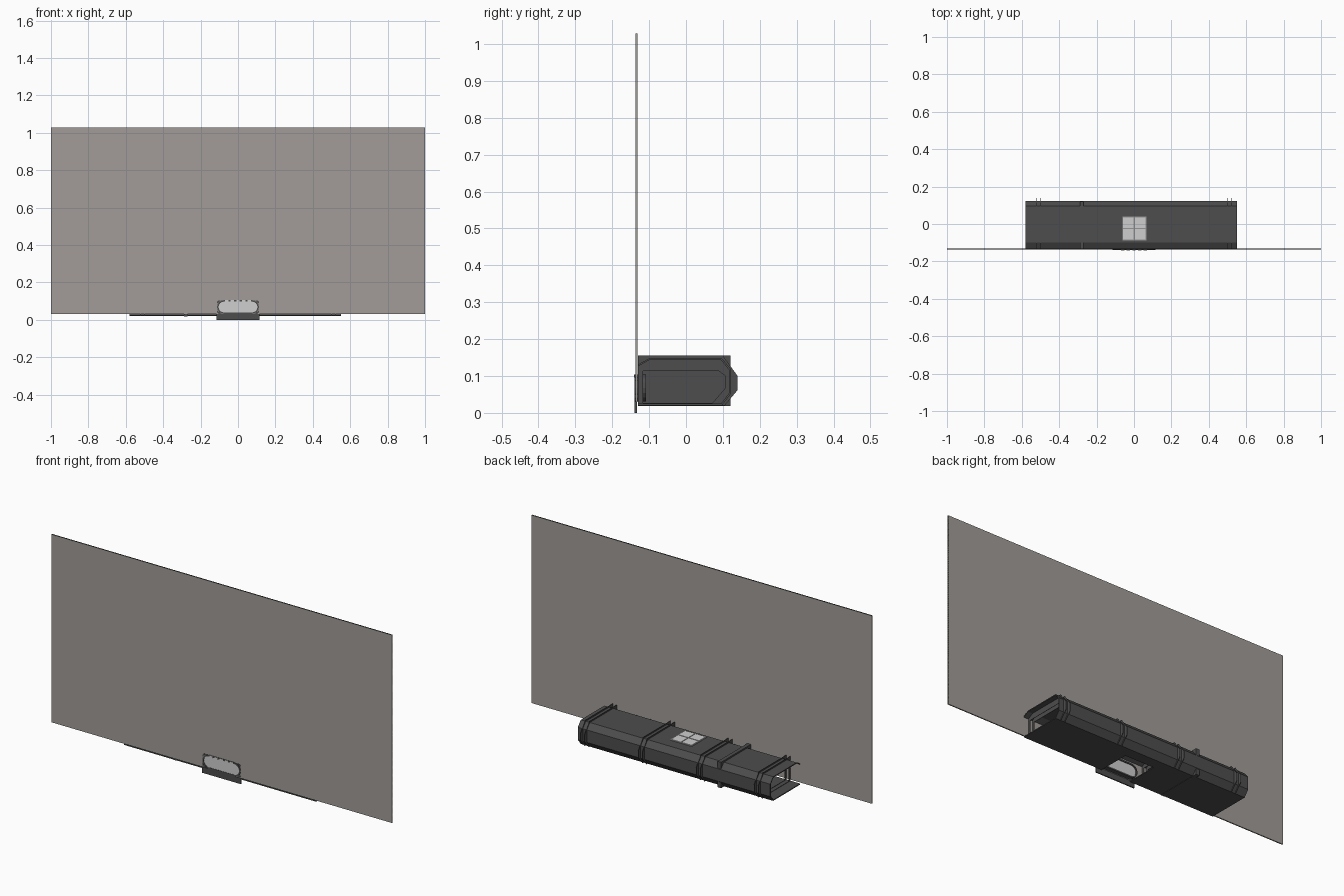
import bpy, bmesh, math

if "Cube" in bpy.data.objects:
    bpy.data.objects.remove(bpy.data.objects["Cube"])


def material(name, r, g, b):
    m = bpy.data.materials.new(name)
    m.diffuse_color = (r, g, b, 1)
    m.use_nodes = True
    m.node_tree.nodes["Principled BSDF"].inputs["Base Color"].default_value = m.diffuse_color
    return m


WALL = material("warm_grey", 0.36, 0.335, 0.315)
DARK = material("charcoal", 0.075, 0.075, 0.075)
EDGE = material("dark_trim", 0.035, 0.035, 0.035)
GLASS = material("pale_glass", 0.62, 0.62, 0.62)
GREY = material("mid_grey", 0.30, 0.30, 0.29)


def finish(name, bm, mat):
    bmesh.ops.recalc_face_normals(bm, faces=bm.faces)
    me = bpy.data.meshes.new(name)
    bm.to_mesh(me)
    bm.free()
    ob = bpy.data.objects.new(name, me)
    me.materials.append(mat)
    bpy.context.collection.objects.link(ob)
    return ob


def box(name, x0, x1, y0, y1, z0, z1, mat):
    bm = bmesh.new()
    bmesh.ops.create_cube(bm, size=1)
    for v in bm.verts:
        v.co = ((x0 + x1) / 2 + v.co.x * (x1 - x0),
                (y0 + y1) / 2 + v.co.y * (y1 - y0),
                (z0 + z1) / 2 + v.co.z * (z1 - z0))
    return finish(name, bm, mat)


def ring(name, outer, inner, to3d, a0, a1, mat):
    """Frame between two outlines of equal point count, from depth a0 to a1."""
    bm = bmesh.new()
    loops = [[bm.verts.new(to3d(p, a)) for p in pts]
             for pts, a in ((outer, a0), (inner, a0), (inner, a1), (outer, a1))]
    n = len(outer)
    for k in range(4):
        A, B = loops[k], loops[(k + 1) % 4]
        for i in range(n):
            j = (i + 1) % n
            bm.faces.new((A[i], A[j], B[j], B[i]))
    return finish(name, bm, mat)


def prism(name, pts, to3d, a0, a1, mat):
    bm = bmesh.new()
    A = [bm.verts.new(to3d(p, a0)) for p in pts]
    B = [bm.verts.new(to3d(p, a1)) for p in pts]
    bm.faces.new(A)
    bm.faces.new(B)
    for i in range(len(pts)):
        j = (i + 1) % len(pts)
        bm.faces.new((A[i], A[j], B[j], B[i]))
    return finish(name, bm, mat)


def along_x(p, a):
    return (a, p[0], p[1])


def along_y(p, a):
    return (p[0], a, p[1])


# Tall front panel with a thin dark cap along its border
box("front_panel", -1, 1, -0.137, -0.131, 0.03, 1.027, WALL)
box("panel_top_trim", -1, 1, -0.1365, -0.1315, 1.025, 1.028, EDGE)
for s in (-1, 1):
    box("panel_side_trim", s * 0.999 - 0.001, s * 0.999 + 0.001,
        -0.1365, -0.1315, 0.03, 1.028, EDGE)

# Long shell: open ends, open towards the panel, bevelled back
X0, X1 = -0.58, 0.55
outer = [(-0.13, 0.131), (-0.10, 0.148), (0.097, 0.148), (0.122, 0.118),
         (0.122, 0.052), (0.097, 0.02)]
inner = [(-0.13, 0.126), (-0.10, 0.143), (0.095, 0.143), (0.117, 0.116),
         (0.117, 0.054), (0.095, 0.025)]
prism("shell", outer + inner[::-1], along_x, X0, X1, DARK)

# Floor around a central opening
HX, HY = 0.085, 0.04
box("floor_left", X0, -HX, -0.13, 0.097, 0.02, 0.025, DARK)
box("floor_right", HX, X1, -0.13, 0.097, 0.02, 0.025, DARK)
box("floor_back", -HX, HX, HY, 0.097, 0.02, 0.025, DARK)

# Paired thin rib frames wrapping the shell
rib_out = [(-0.13, 0.02), (-0.13, 0.155), (0.10, 0.155), (0.14, 0.10),
           (0.14, 0.062), (0.105, 0.02)]
rib_in = [(-0.117, 0.027), (-0.117, 0.114), (0.088, 0.114), (0.107, 0.10),
          (0.107, 0.068), (0.072, 0.027)]
for c in (-0.51, -0.17, 0.17, 0.51):
    for s in (-1, 1):
        x = c + s * 0.012
        ring("rib", rib_out, rib_in, along_x, x - 0.001, x + 0.001, DARK)

# Bulkhead rising past the shell
box("bulkhead", -0.29, -0.27, -0.13, 0.12, 0.0185, 0.156, DARK)

# Roof window: four panes on a grey frame
box("skylight_frame", -0.062, 0.066, -0.088, 0.04, 0.147, 0.150, GREY)
for i in (-1, 1):
    for j in (-1, 1):
        cx, cy = 0.002 + i * 0.0315, -0.024 + j * 0.0315
        box("skylight_pane", cx - 0.028, cx + 0.028, cy - 0.028, cy + 0.028,
            0.148, 0.152, GLASS)


# Capsule porthole in the panel with an octagonal dark surround
def capsule(hw, hh, n=8):
    pts = []
    for s in (1, -1):
        for i in range(n + 1):
            t = -math.pi / 2 + math.pi * i / n
            pts.append((s * (hw - hh + hh * math.cos(t)), 0.068 + s * hh * math.sin(t)))
    return pts


prism("porthole_glass", capsule(0.107, 0.030), along_y, -0.1385, -0.112, GLASS)
ring("porthole_rim", capsule(0.112, 0.0365), capsule(0.104, 0.029), along_y,
     -0.140, -0.108, DARK)
for s in (-1, 1):
    for z, d in ((0.104, -1), (0.032, 1)):
        prism("porthole_corner", [(s * 0.112, z + d * 0.018), (s * 0.112, z + d * 0.008),
                                  (s * 0.104, z), (s * 0.09, z)],
              along_y, -0.139, -0.130, DARK)
# Light notches across the top of the rim
for i in range(5):
    x = -0.06 + i * 0.03
    box("rim_notch", x - 0.009, x + 0.009, -0.1405, -0.1385, 0.096, 0.1045, GLASS)

# Sill plate under the porthole
box("porthole_sill", -0.115, 0.115, -0.139, -0.133, 0.0, 0.031, DARK)
